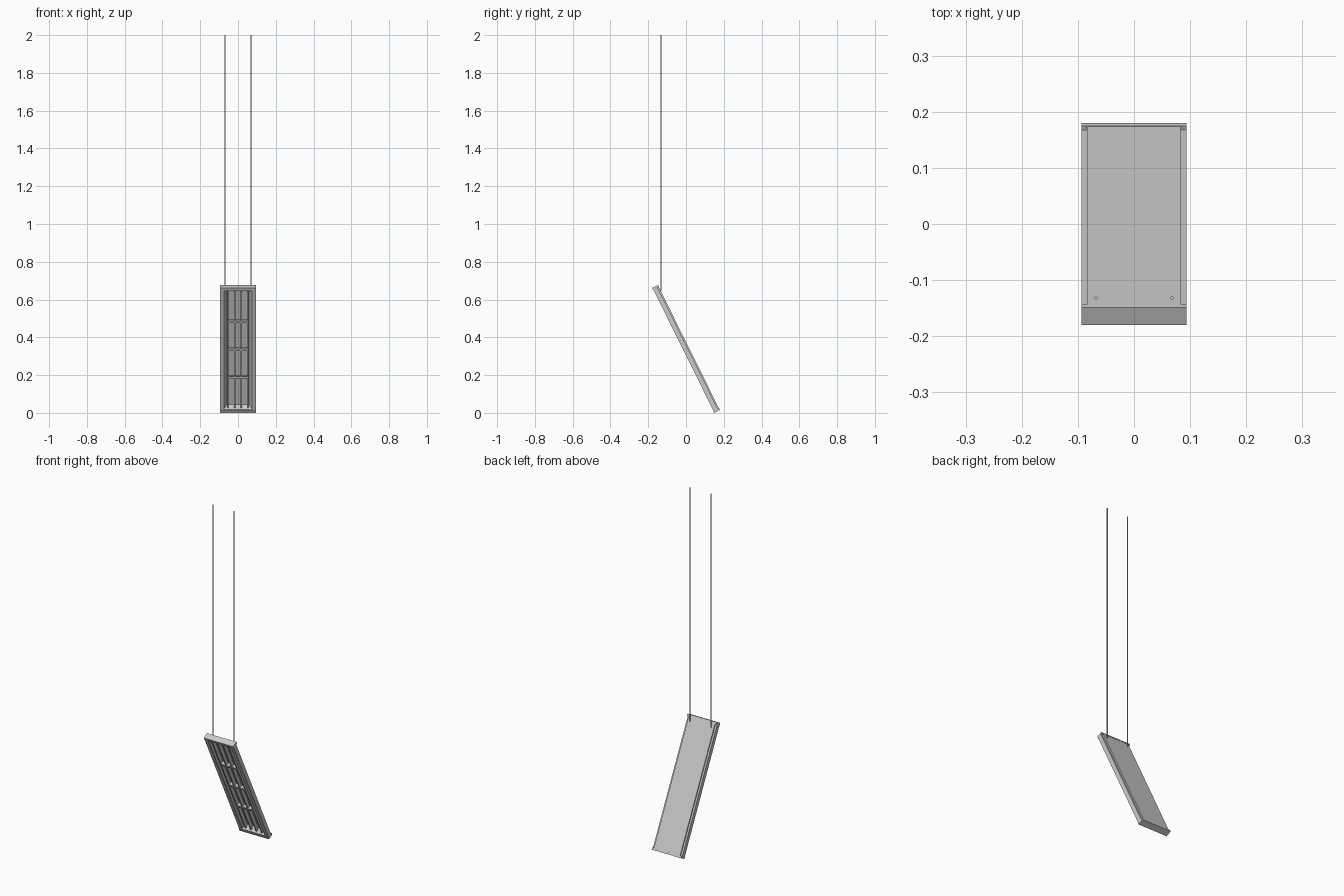
import bpy, math
from mathutils import Matrix, Vector

if "Cube" in bpy.data.objects:
    bpy.data.objects.remove(bpy.data.objects["Cube"])

ANGLE = math.radians(26.4)
L, T, W = 0.739, 0.035, 0.188      # panel length, thickness, width
TILT = Matrix.Translation((0, 0, 0.3386)) @ Matrix.Rotation(ANGLE, 4, 'X')
TOP, H = L / 2, T / 2              # local half sizes; local -y is the lit front


def prism(name, pts, axis, a, b):
    """Extrude a cross-section along local x or z, then tilt it with the panel."""
    n = len(pts)
    place = (lambda p, e: (e, p[0], p[1])) if axis == 'X' else (lambda p, e: (p[0], p[1], e))
    verts = [place(p, a) for p in pts] + [place(p, b) for p in pts]
    faces = [tuple(range(n))[::-1], tuple(range(n, 2 * n))]
    faces += [(i, (i + 1) % n, n + (i + 1) % n, n + i) for i in range(n)]
    me = bpy.data.meshes.new(name)
    me.from_pydata(verts, [], faces)
    ob = bpy.data.objects.new(name, me)
    bpy.context.collection.objects.link(ob)
    ob.matrix_world = TILT
    bpy.context.view_layer.objects.active = ob
    ob.select_set(True)
    bpy.ops.object.mode_set(mode='EDIT')
    bpy.ops.mesh.select_all(action='SELECT')
    bpy.ops.mesh.normals_make_consistent(inside=False)
    bpy.ops.object.mode_set(mode='OBJECT')
    ob.select_set(False)
    return ob


def box(name, x0, x1, y0, y1, z0, z1):
    return prism(name, [(x0, y0), (x1, y0), (x1, y1), (x0, y1)], 'Z', z0, z1)


# End caps close the housing over its full thickness
for s, name in ((1, "upper_end_cap"), (-1, "lower_end_cap")):
    z0, z1 = sorted((s * TOP, s * (TOP - 0.012)))
    box(name, -W / 2, W / 2, -H, H, z0, z1)

# Side rails with a stepped back edge
for s, name in ((1, "right_rail"), (-1, "left_rail")):
    pts = [(0.094, -H + 0.002), (0.094, H - 0.008), (0.084, H - 0.008), (0.084, H - 0.003),
           (0.080, H - 0.003), (0.073, -H + 0.002)]
    prism(name, [(s * x, y) for x, y in pts], 'Z', -TOP + 0.012, TOP - 0.012)

# Back cover
box("back_cover", -0.084, 0.084, H - 0.006, H - 0.001, -TOP + 0.012, TOP - 0.004)

# Front lips and sloped reflectors around the opening
for s, name in ((1, "upper_reflector"), (-1, "lower_reflector")):
    pts = [(-H + 0.002, TOP - 0.012), (-H + 0.002, TOP - 0.018), (H - 0.006, TOP - 0.034),
           (H - 0.006, TOP - 0.012)]
    prism(name, [(y, s * z) for y, z in pts], 'X', -0.076, 0.076)
for s, name in ((1, "right_reflector"), (-1, "left_reflector")):
    pts = [(0.074, -H + 0.006), (0.078, -H + 0.006), (0.064, H - 0.006), (0.058, H - 0.006)]
    prism(name, [(s * x, y) for x, y in pts], 'Z', -TOP + 0.02, TOP - 0.02)

# Long louvre blades, wedge-shaped in section
for i, x in enumerate((-0.0525, -0.0175, 0.0175, 0.0525)):
    pts = [(x - 0.0035, -H + 0.007), (x + 0.0035, -H + 0.007), (x + 0.001, H - 0.006), (x - 0.001, H - 0.006)]
    prism(f"long_blade_{i}", pts, 'Z', -TOP + 0.027, TOP - 0.027)

# Short cross blades
for i, z in enumerate((-0.165, 0.0, 0.165)):
    pts = [(-H + 0.007, z - 0.006), (-H + 0.007, z + 0.006), (H - 0.006, z + 0.002), (H - 0.006, z - 0.002)]
    prism(f"cross_blade_{i}", pts, 'X', -0.0525, 0.0525)

# Suspension wires
for s, name in ((1, "right_wire"), (-1, "left_wire")):
    z0, z1 = 0.645, 2.0
    bpy.ops.mesh.primitive_cylinder_add(vertices=16, radius=0.003, depth=z1 - z0,
                                        location=(s * 0.068, -0.132, (z0 + z1) / 2))
    bpy.context.object.name = name
    bpy.ops.object.shade_smooth_by_angle()
